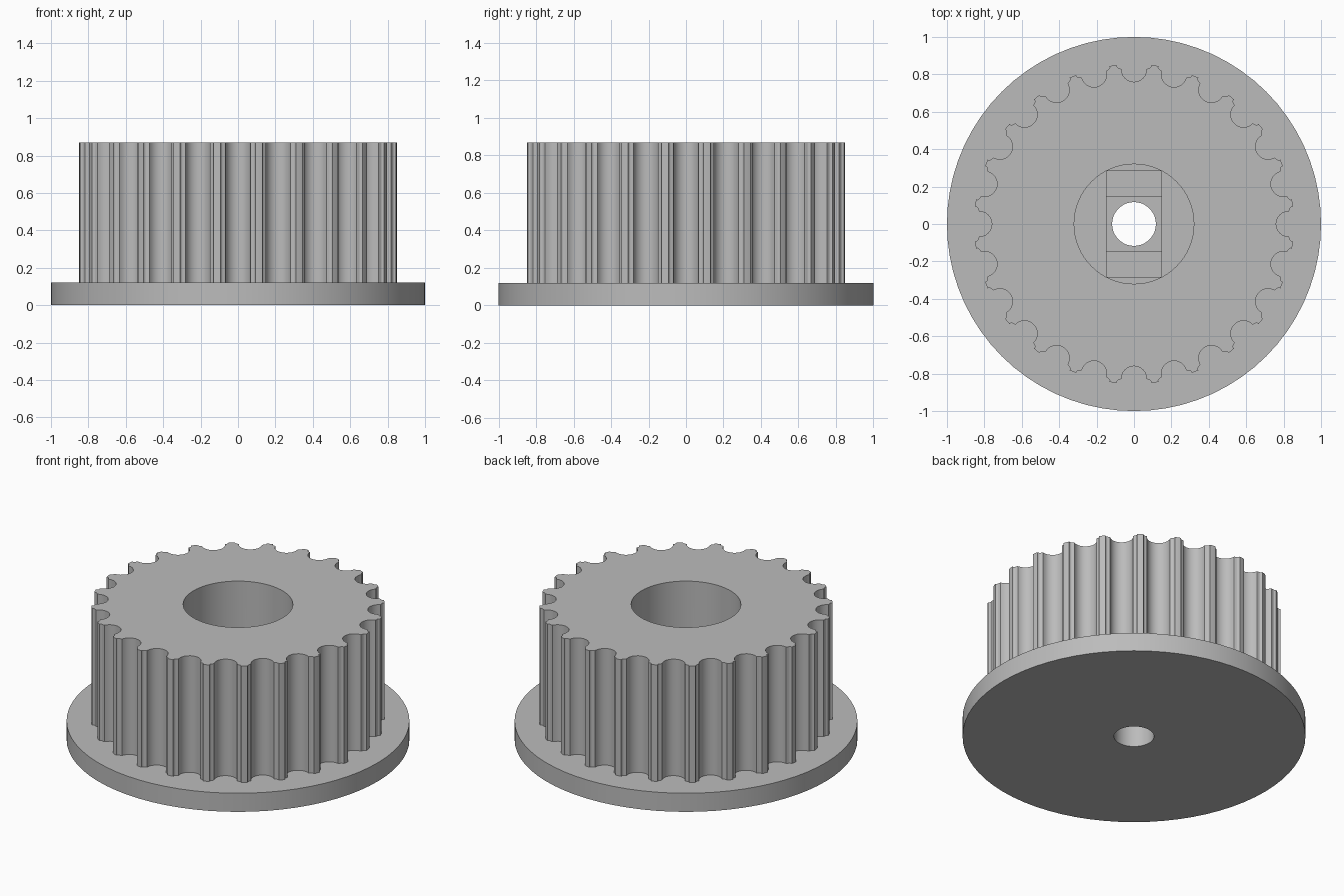
import bpy, bmesh
from math import pi, sin, cos, radians
from mathutils import Vector, Matrix

TEETH = 24
TIP_R, VALLEY_R = 0.855, 0.76
HEIGHT, FLANGE_H = 0.87, 0.12
BORE_R, HOLE_R, SLOT = 0.32, 0.117, 0.147
BORE_Z, STEP = 0.235, 0.015

default = bpy.data.objects.get("Cube")
if default:
    bpy.data.objects.remove(default)

grey = bpy.data.materials.new("plain grey")
grey.use_nodes = True
COLOUR = (0.5, 0.5, 0.5, 1)
grey.diffuse_color = COLOUR
grey.node_tree.nodes["Principled BSDF"].inputs["Base Color"].default_value = COLOUR


def prism(name, outline, z0, z1):
    """Extrude a closed 2D outline between two heights."""
    bm = bmesh.new()
    base = bm.faces.new([bm.verts.new((x, y, z0)) for x, y in outline])
    top = bmesh.ops.extrude_face_region(bm, geom=[base], use_keep_orig=True)
    verts = [v for v in top["geom"] if isinstance(v, bmesh.types.BMVert)]
    bmesh.ops.translate(bm, verts=verts, vec=(0, 0, z1 - z0))
    bmesh.ops.recalc_face_normals(bm, faces=bm.faces[:])
    mesh = bpy.data.meshes.new(name)
    bm.to_mesh(mesh)
    bm.free()
    mesh.materials.append(grey)
    obj = bpy.data.objects.new(name, mesh)
    bpy.context.collection.objects.link(obj)
    return obj


def circle(r, n):
    return [(r * cos(2 * pi * i / n), r * sin(2 * pi * i / n)) for i in range(n)]


def rectangle(w, h):
    return [(-w, -h), (w, -h), (w, h), (-w, h)]


def combine(target, other, operation):
    mod = target.modifiers.new(operation, "BOOLEAN")
    mod.operation, mod.solver, mod.object = operation, "EXACT", other
    bpy.context.view_layer.objects.active = target
    bpy.ops.object.modifier_apply(modifier=mod.name)
    bpy.data.objects.remove(other)


def toothed_outline():
    """Round-bottomed belt grooves with rounded shoulders, one per tooth."""
    r = 0.068
    centre = VALLEY_R + r
    # shoulder fillet on one side, then the groove arc, then the mirrored shoulder
    shoulder = [(0.849 - 0.017 * sin(radians(a)), 0.076 + 0.017 * (1 - sin(radians(90 - a)) * -1) - 0.017)
                for a in (0, 22, 45, 68, 90)]
    arc = [(centre - r * sin(radians(a)), r * cos(radians(a))) for a in range(0, 181, 15)]
    groove = [(x, -y) for x, y in shoulder] + [(x, -y) for x, y in arc]
    groove += [(x, y) for x, y in reversed(shoulder)]
    points = []
    for i in range(TEETH):
        turn = Matrix.Rotation(2 * pi * i / TEETH, 2)
        tip = Matrix.Rotation(2 * pi * (i + 0.5) / TEETH, 2) @ Vector((TIP_R, 0))
        points += [turn @ Vector(p) for p in groove] + [tip]
    return points


# Toothed drum standing on the flange disc
pulley = prism("toothed_pulley", circle(1, 72), 0, FLANGE_H)
drum = prism("drum", toothed_outline(), FLANGE_H - 0.02, HEIGHT)
combine(pulley, drum, "UNION")

# Wide bore, stepped slot and square pocket, then the through hole
slot_end = (BORE_R ** 2 - SLOT ** 2) ** 0.5
cutters = [
    prism("bore", circle(BORE_R, 64), BORE_Z, HEIGHT + 0.1),
    prism("slot", rectangle(SLOT, slot_end), BORE_Z - STEP, BORE_Z + 0.1),
    prism("pocket", rectangle(SLOT, SLOT), BORE_Z - 2 * STEP, BORE_Z + 0.1),
    prism("shaft_hole", circle(HOLE_R, 48), -0.1, HEIGHT),
]
for cutter in cutters:
    combine(pulley, cutter, "DIFFERENCE")

bpy.ops.object.select_all(action="DESELECT")
pulley.select_set(True)
bpy.context.view_layer.objects.active = pulley
bpy.ops.object.shade_smooth_by_angle(angle=radians(30))
